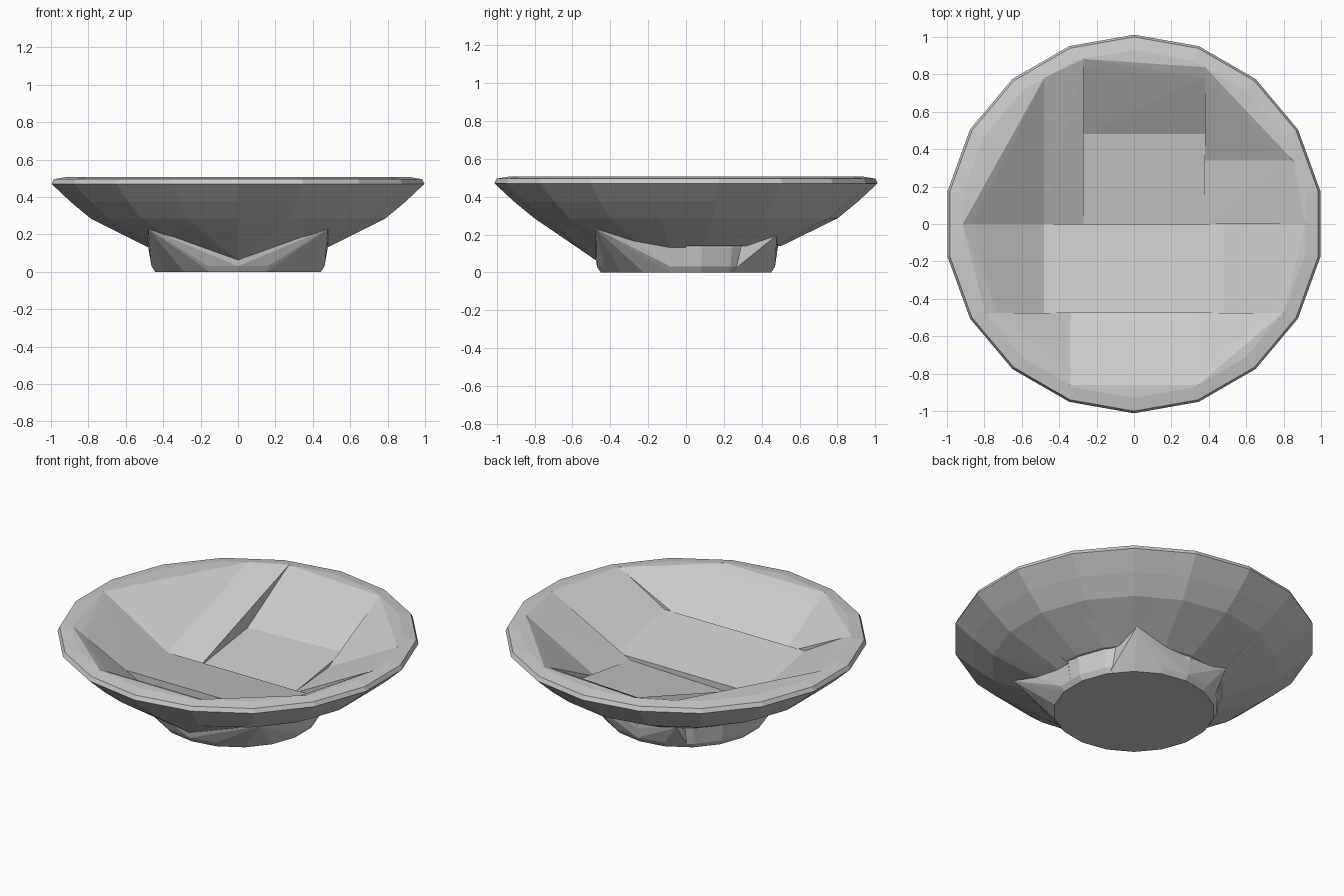
import bpy, bmesh, math
from mathutils import Vector

cube = bpy.data.objects.get("Cube")
if cube:
    bpy.data.objects.remove(cube, do_unlink=True)

grey = bpy.data.materials.new("stone grey")
grey.use_nodes = True
grey.diffuse_color = (0.6, 0.6, 0.6, 1)
grey.node_tree.nodes["Principled BSDF"].inputs["Base Color"].default_value = (0.6, 0.6, 0.6, 1)

SIDES = 18
FOOT = [(0, 0), (0.45, 0), (0.47, 0.03), (0.485, 0.13)]
OUTER = [(0.62, 0.2), (0.8, 0.285), (0.91, 0.375), (1.012, 0.47), (1.0, 0.495)]
INNER = [(0.93, 0.507), (0.88, 0.48), (0.8, 0.41), (0.65, 0.31), (0.5, 0.25), (0.3, 0.21), (0, 0.19)]


def lathe(profile):
    """Turn a profile around the z axis."""
    bm = bmesh.new()
    start = math.pi / SIDES
    verts = [bm.verts.new((r * math.cos(start), r * math.sin(start), z)) for r, z in profile]
    edges = [bm.edges.new(pair) for pair in zip(verts, verts[1:])]
    bmesh.ops.spin(bm, geom=verts + edges, cent=(0, 0, 0), axis=(0, 0, 1),
                   angle=math.tau, steps=SIDES, use_duplicate=False)
    bmesh.ops.remove_doubles(bm, verts=bm.verts, dist=0.0005)
    return bm


def add_hull(name, points):
    """Make one flat-faced convex slab around the points."""
    bm = bmesh.new()
    for p in points:
        bm.verts.new(p)
    bmesh.ops.remove_doubles(bm, verts=bm.verts, dist=0.002)
    hull = bmesh.ops.convex_hull(bm, input=bm.verts)
    spare = {v for v in hull["geom_interior"] + hull["geom_unused"]
             if isinstance(v, bmesh.types.BMVert)}
    bmesh.ops.delete(bm, geom=list(spare), context="VERTS")
    bmesh.ops.recalc_face_normals(bm, faces=bm.faces)
    mesh = bpy.data.meshes.new(name)
    bm.to_mesh(mesh)
    bm.free()
    mesh.materials.append(grey)
    bpy.context.collection.objects.link(bpy.data.objects.new(name, mesh))


def add_slab(name, x0, x1, y0, y1, z0):
    """Cut a block out of the bowl and wrap it."""
    bm = bowl.copy()
    for axis, limit, sign in ((0, x0, -1), (0, x1, 1), (1, y0, -1), (1, y1, 1), (2, z0, -1)):
        point, normal = Vector(), Vector()
        point[axis], normal[axis] = limit, sign
        bmesh.ops.bisect_plane(bm, geom=bm.verts[:] + bm.edges[:] + bm.faces[:],
                               plane_co=point, plane_no=normal, clear_outer=True)
    add_hull(name, [v.co.copy() for v in bm.verts])
    bm.free()


bowl = lathe(FOOT + OUTER + INNER)
E, LOW, MID = 2, -1, 0.14   # open limit, full depth, above the foot

# Front wall
add_slab("front_right_wall", -E, -0.34, -E, -0.475, LOW)
add_slab("front_wall", -0.34, 0.34, -E, -0.475, LOW)
add_slab("front_left_wall", 0.34, E, -E, -0.475, LOW)
# Side walls
add_slab("right_wall_front", -E, -0.48, -0.475, 0, LOW)
add_slab("right_wall_back", -E, -0.48, 0, E, LOW)
add_slab("left_wall_front", 0.48, E, -0.475, 0, LOW)
add_slab("left_wall_back", 0.38, E, 0, 0.34, MID)
# Floor
add_slab("front_floor", -0.48, 0.48, -0.475, 0, LOW)
add_slab("back_floor", -0.27, 0.38, 0, 0.48, LOW)
# Back wall
add_slab("back_right_wall", -0.48, -0.27, 0, E, MID)
add_slab("back_wall", -0.27, 0.38, 0.48, E, MID)
add_slab("back_left_wall", 0.38, E, 0.34, E, MID)
bowl.free()

# Foot
foot = lathe(FOOT + [(0.485, 0.15), (0, 0.15)])
add_hull("foot", [v.co.copy() for v in foot.verts])
foot.free()
